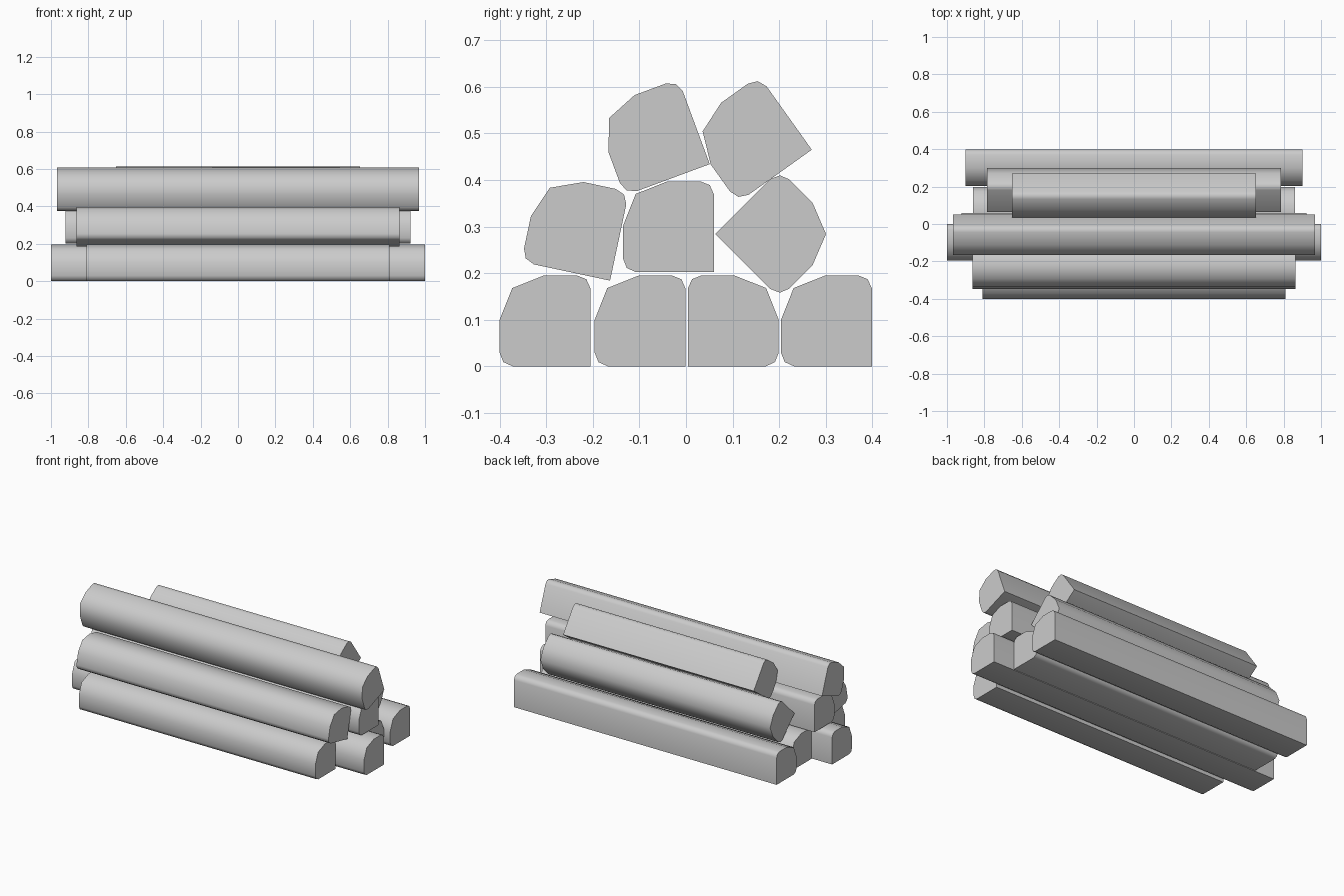
import bpy, bmesh
from math import radians, cos, sin

if "Cube" in bpy.data.objects:
    bpy.data.objects.remove(bpy.data.objects["Cube"])

# Quarter-split log cross-section (y, z), sharp heartwood corner at the origin
PROFILE = [(0, 0), (-0.167, 0), (-0.187, 0.009), (-0.195, 0.029), (-0.195, 0.10),
           (-0.168, 0.168), (-0.10, 0.195), (-0.029, 0.195), (-0.009, 0.187), (0, 0.167)]


def add_log(name, half_len, corner, angle=0, flip=False):
    """Extrude the profile along x, rotate about its corner and place it."""
    c, s = cos(radians(angle)), sin(radians(angle))
    side = -1 if flip else 1
    bm = bmesh.new()
    a, b = [[bm.verts.new((x,
                           corner[0] + side * y * c - z * s,
                           corner[1] + side * y * s + z * c))
             for y, z in PROFILE] for x in (-half_len, half_len)]
    bm.faces.new(a)
    bm.faces.new(b[::-1])
    n = len(a)
    for i in range(n):
        j = (i + 1) % n
        bm.faces.new((a[i], b[i], b[j], a[j]))
    bmesh.ops.recalc_face_normals(bm, faces=bm.faces[:])
    me = bpy.data.meshes.new(name)
    bm.to_mesh(me)
    bm.free()
    ob = bpy.data.objects.new(name, me)
    bpy.context.collection.objects.link(ob)
    # Smooth bark, crisp split edges and ends
    bpy.ops.object.select_all(action='DESELECT')
    ob.select_set(True)
    bpy.context.view_layer.objects.active = ob
    bpy.ops.object.shade_smooth_by_angle(angle=radians(50))


# Bottom row
add_log("bottom_log_1", 0.81, (-0.205, 0))
add_log("bottom_log_2", 1.00, (-0.001, 0))
add_log("bottom_log_3", 0.862, (0.004, 0), flip=True)
add_log("bottom_log_4", 0.90, (0.399, 0))
# Middle row
add_log("middle_log_1", 0.863, (-0.163, 0.184), -12)
add_log("middle_log_2", 0.922, (0.060, 0.202))
add_log("middle_log_3", 0.787, (0.063, 0.284), -135)
# Top row
add_log("top_log_1", 0.967, (0.051, 0.434), 20.3)
add_log("top_log_2", 0.653, (0.270, 0.465), 35.5)
